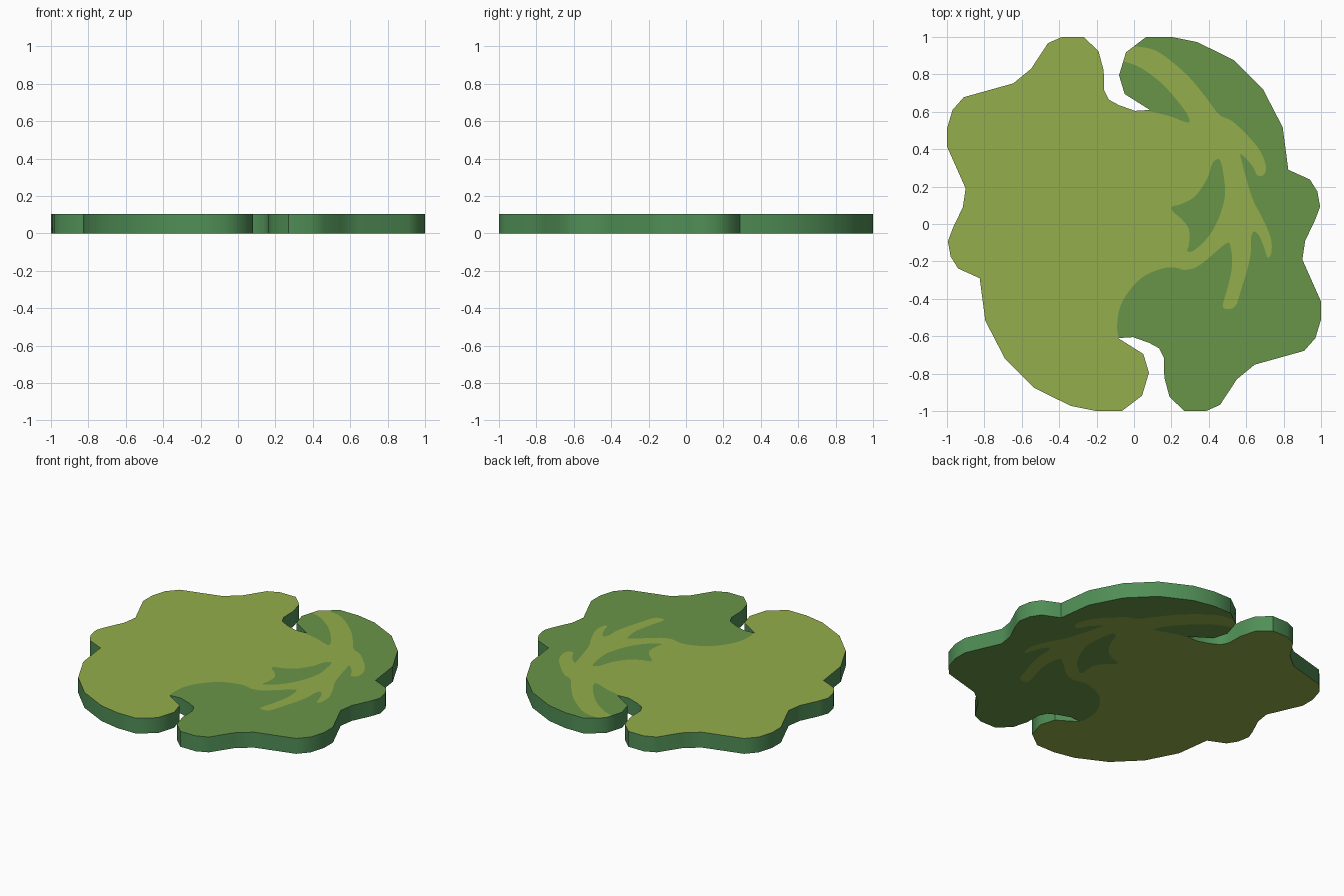
import bpy, bmesh
from mathutils import Vector
from mathutils.geometry import delaunay_2d_cdt

if "Cube" in bpy.data.objects:
    bpy.data.objects.remove(bpy.data.objects["Cube"])

THICK = 0.104


def material(name, srgb):
    m = bpy.data.materials.new(name)
    m.diffuse_color = [((c / 255 + 0.055) / 1.055) ** 2.4 for c in srgb] + [1]
    m.use_nodes = True
    m.node_tree.nodes["Principled BSDF"].inputs["Base Color"].default_value = m.diffuse_color
    return m


def smooth(pts, closed=False, n=4):
    """Catmull-Rom curve through the points."""
    p = [Vector(q) for q in pts]
    p = [p[-1]] + p + p[:2] if closed else [p[0]] + p + [p[-1]]
    out = []
    for a, b, c, d in zip(p, p[1:], p[2:], p[3:]):
        for i in range(n):
            t = i / n
            out.append(0.5 * (2 * b + (c - a) * t + (2 * a - 5 * b + 4 * c - d) * t * t
                              + (3 * b - a - 3 * c + d) * t ** 3))
    return out if closed else out + [p[-1]]


def inside(pt, poly):
    hit = False
    for a, b in zip(poly, poly[1:] + poly[:1]):
        if (a.y > pt.y) != (b.y > pt.y):
            if pt.x < a.x + (pt.y - a.y) * (b.x - a.x) / (b.y - a.y):
                hit = not hit
    return hit


# Half of the wavy outline; the other half is the same turned by 180 degrees
half = [(.005, .605), (-.08, .635), (-.135, .665), (-.16, .715), (-.162, .82),
        (-.19, .925), (-.27, 1), (-.385, 1), (-.46, .967), (-.55, .83),
        (-.645, .752), (-.91, .678), (-.97, .61), (-1, .51), (-1, .415),
        (-.90, .19), (-.915, .09), (-.97, -.025), (-.995, -.093), (-.98, -.175),
        (-.94, -.238), (-.825, -.29), (-.795, -.517), (-.69, -.72), (-.535, -.875),
        (-.34, -.972), (-.20, -1), (-.065, -1), (.043, -.918), (.08, -.795),
        (.05, -.695), (-.085, -.61)]
outline = [Vector(p) for p in half] + [-Vector(p) for p in half]

# Border of the outer dark area, running around the pale fingers
upper_finger = [(-.03, .95), (.02, .948), (.11, .93), (.20, .87), (.30, .78), (.39, .67),
                (.455, .585), (.525, .55), (.61, .47), (.675, .39), (.705, .31),
                (.695, .265), (.66, .26), (.63, .315), (.57, .375)]
middle_finger = [(.58, .32), (.61, .21), (.64, .12), (.685, .035), (.73, -.07),
                 (.735, -.15), (.715, -.18), (.695, -.125), (.67, -.065), (.64, -.04)]
lower_finger = [(.625, -.08), (.625, -.15), (.605, -.245), (.57, -.36), (.545, -.435),
                (.505, -.455), (.475, -.435), (.505, -.325), (.525, -.215),
                (.515, -.115), (.49, -.105)]
inner_sweep = [(.39, -.19), (.325, -.235), (.265, -.245), (.23, -.235), (.165, -.235),
               (.06, -.275), (-.02, -.35), (-.075, -.445), (-.09, -.54), (-.085, -.6)]
outside_path = [(-.07, -.612), (.06, -.665), (.115, -.75), (.115, -1.2), (1.2, -1.2),
                (1.2, 1.2), (-.1, 1.2)]
outer_dark = smooth(upper_finger + middle_finger + lower_finger + inner_sweep) \
    + [Vector(p) for p in outside_path]

# Dark inner edge of the upper lobe
lobe_dark = smooth([(.085, .602), (.19, .577), (.29, .542), (.285, .585), (.235, .655),
                    (.155, .745), (.075, .81), (.01, .848), (-.057, .87)]) \
    + [Vector(p) for p in [(-.115, .85), (-.115, .72), (-.07, .665)]]

# Dark island between the fingers
island = smooth([(.445, .347), (.417, .32), (.39, .24), (.325, .147), (.245, .104),
                 (.203, .094), (.208, .067), (.257, .024), (.294, -.03), (.294, -.11),
                 (.284, -.142), (.31, -.147), (.365, -.104), (.417, -.04), (.46, .05),
                 (.487, .158), (.476, .28), (.46, .34)], closed=True)

darks = [outer_dark, lobe_dark, island]

# Triangulate the flat pattern so the colour borders are real edges
pts, edges = [], []
for loop in [outline] + darks:
    s = len(pts)
    pts += loop
    edges += [(s + i, s + (i + 1) % len(loop)) for i in range(len(loop))]
verts, _, faces, *_ = delaunay_2d_cdt(pts, edges, [], 0, 1e-5)

bm = bmesh.new()
top = [bm.verts.new((v.x, v.y, THICK)) for v in verts]
low = [bm.verts.new((v.x, v.y, 0)) for v in verts]
for f in faces:
    c = sum((verts[i] for i in f), Vector((0, 0))) / len(f)
    if not inside(c, outline):
        continue
    mat = 1 if any(inside(c, d) for d in darks) else 0
    bm.faces.new([top[i] for i in f]).material_index = mat
    bm.faces.new([low[i] for i in reversed(f)]).material_index = mat

# Rim walls
bm.verts.index_update()
n = len(top)
for e in [e for e in bm.edges if len(e.link_faces) == 1 and e.verts[0].index < n]:
    loop = e.link_loops[0]
    a, b = loop.vert.index, loop.link_loop_next.vert.index
    bm.faces.new((top[b], top[a], low[a], low[b])).material_index = 2
bmesh.ops.delete(bm, geom=[v for v in bm.verts if not v.link_faces], context='VERTS')
bmesh.ops.recalc_face_normals(bm, faces=bm.faces)

mesh = bpy.data.meshes.new("leaf_pad")
bm.to_mesh(mesh)
bm.free()
for m in (material("pale_leaf_green", (148, 174, 76)),
          material("dark_leaf_green", (105, 149, 72)),
          material("rim_green", (80, 142, 86))):
    mesh.materials.append(m)
pad = bpy.data.objects.new("leaf_pad", mesh)
bpy.context.collection.objects.link(pad)
bpy.context.view_layer.objects.active = pad
pad.select_set(True)
bpy.ops.object.shade_smooth_by_angle(angle=0.7)
